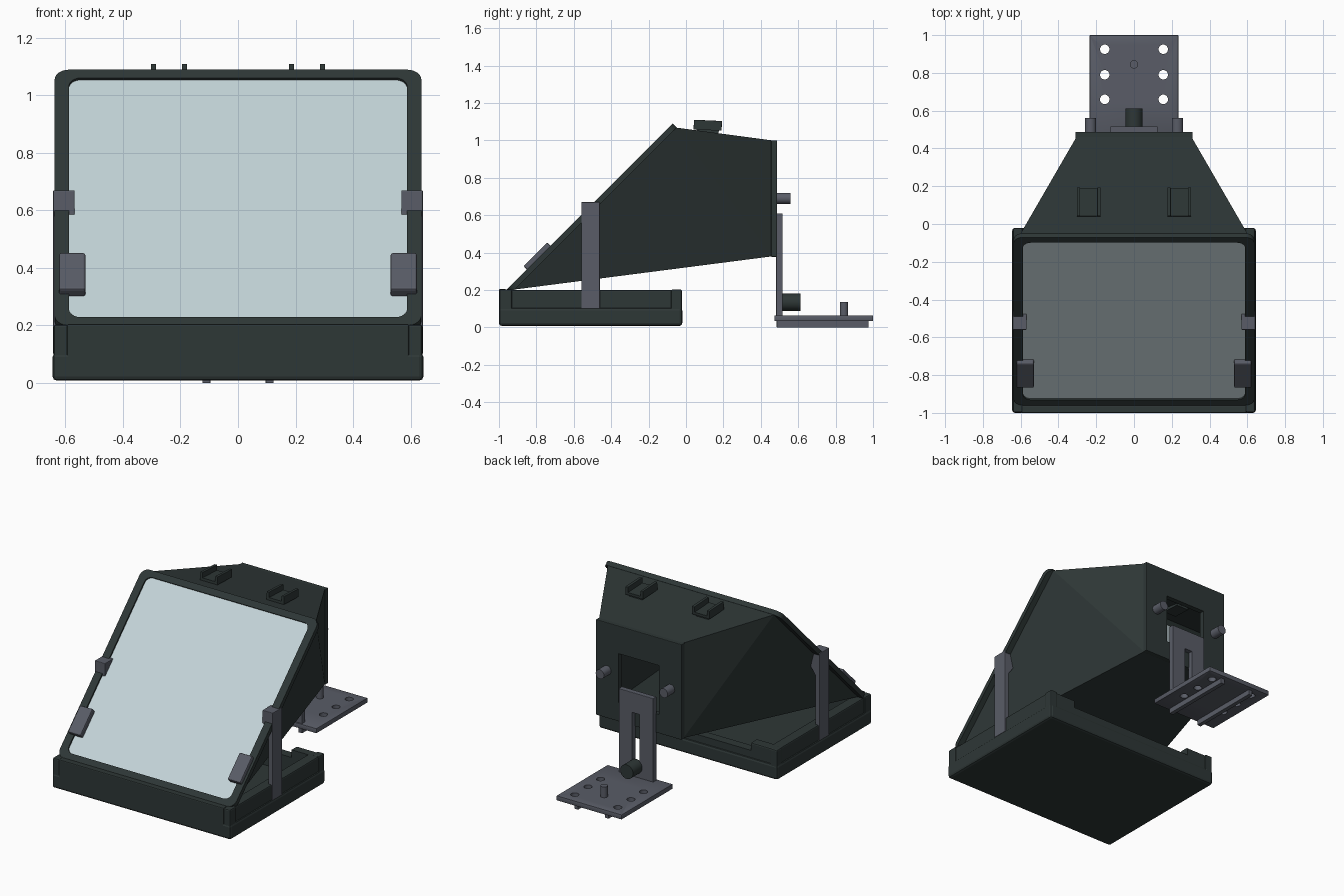
import bpy, bmesh, math
from mathutils import Matrix, Vector

cube = bpy.data.objects.get("Cube")
if cube:
    bpy.data.objects.remove(cube, do_unlink=True)


def material(name, rgb):
    m = bpy.data.materials.new(name)
    m.use_nodes = True
    m.diffuse_color = (*rgb, 1)
    m.node_tree.nodes["Principled BSDF"].inputs["Base Color"].default_value = (*rgb, 1)
    return m


BLACK = material("charcoal plastic", (0.027, 0.038, 0.037))
GREY = material("slate grey metal", (0.100, 0.108, 0.135))
GLASS = material("pale blue glass", (0.55, 0.66, 0.69))


def finish(name, bm, mat, bevel=0.0, segments=2):
    bmesh.ops.recalc_face_normals(bm, faces=bm.faces)
    me = bpy.data.meshes.new(name)
    bm.to_mesh(me)
    bm.free()
    ob = bpy.data.objects.new(name, me)
    bpy.context.collection.objects.link(ob)
    me.materials.append(mat)
    if bevel:
        mod = ob.modifiers.new("bevel", 'BEVEL')
        mod.width, mod.segments = bevel, segments
        apply(ob, mod)
    return ob


def activate(ob):
    bpy.ops.object.select_all(action='DESELECT')
    ob.select_set(True)
    bpy.context.view_layer.objects.active = ob


def apply(ob, mod):
    activate(ob)
    bpy.ops.object.modifier_apply(modifier=mod.name)


def smooth(ob):
    activate(ob)
    bpy.ops.object.shade_smooth_by_angle(angle=math.radians(35))
    return ob


def box(name, x, y, z, mat, bevel=0.0, matrix=None):
    """Box from three (low, high) ranges."""
    bm = bmesh.new()
    bmesh.ops.create_cube(bm, size=1)
    for v in bm.verts:
        v.co = Vector([r[0] + (c + 0.5) * (r[1] - r[0]) for c, r in zip(v.co, (x, y, z))])
    if matrix:
        bm.transform(matrix)
    return finish(name, bm, mat, bevel)


def cylinder(name, centre, radius, depth, mat, axis='Z', sides=24):
    bm = bmesh.new()
    bmesh.ops.create_cone(bm, cap_ends=True, segments=sides, radius1=radius,
                          radius2=radius, depth=depth)
    if axis == 'Y':
        bm.transform(Matrix.Rotation(math.pi / 2, 4, 'X'))
    bm.transform(Matrix.Translation(centre))
    return smooth(finish(name, bm, mat))


def prism(name, points, depth, mat, matrix, bevel=0.0):
    """Outline in the local xy plane, extruded down by depth."""
    bm = bmesh.new()
    face = bm.faces.new([bm.verts.new((px, py, 0)) for px, py in points])
    ext = bmesh.ops.extrude_face_region(bm, geom=[face])
    for v in ext["geom"]:
        if isinstance(v, bmesh.types.BMVert):
            v.co.z -= depth
    bm.transform(matrix)
    return finish(name, bm, mat, bevel)


def rounded_rect(hx, hy, r, steps=6):
    pts = []
    for q, (sx, sy) in enumerate(((1, 1), (-1, 1), (-1, -1), (1, -1))):
        for i in range(steps + 1):
            a = math.pi / 2 * (q + i / steps)
            pts.append((sx * (hx - r) + r * math.cos(a), sy * (hy - r) + r * math.sin(a)))
    return pts


def cut(ob, *cutters):
    for c in cutters:
        mod = ob.modifiers.new("cut", 'BOOLEAN')
        mod.operation, mod.solver, mod.object = 'DIFFERENCE', 'EXACT', c
        apply(ob, mod)
        bpy.data.objects.remove(c, do_unlink=True)


# Screen tray with a raised front lip, corner posts and a hollow for the display
tray = box("tray", (-0.645, 0.645), (-1, -0.02), (0.008, 0.105), BLACK, 0.015)
wall = box("tray_wall", (-0.635, 0.635), (-0.99, -0.03), (0.06, 0.2), BLACK, 0.008)
for part in (tray, wall):
    cut(part, box("recess", (-0.57, 0.57), (-0.93, -0.09), (0.05, 0.4), BLACK))
cut(wall, box("cable_notch", (-0.45, 0.45), (-0.1, 0.1), (0.15, 0.4), BLACK))
box("tray_front_lip", (-0.595, 0.595), (-1, -0.96), (0.07, 0.205), BLACK, 0.006)
for s in (-1, 1):
    for y in ((-0.997, -0.93), (-0.08, -0.022)):
        box("tray_corner_post", sorted((s * 0.59, s * 0.641)), y, (0.07, 0.203), BLACK, 0.008)

# Sloping frame and glass
slope = Matrix.Translation((0, -0.515, 0.645)) @ Matrix.Rotation(math.radians(45), 4, 'X')
frame = prism("glass_frame", rounded_rect(0.638, 0.629, 0.05), 0.03, BLACK, slope)
cut(frame, prism("opening", rounded_rect(0.588, 0.588, 0.04), 0.2, BLACK,
                 slope @ Matrix.Translation((0, 0, 0.1))))
smooth(frame)
prism("glass", rounded_rect(0.6, 0.6, 0.04), 0.008, GLASS,
      slope @ Matrix.Translation((0, 0, -0.01)))

# Hood: tapered tube from the frame to the back panel, creased along each side
bm = bmesh.new()
front = [bm.verts.new(p) for p in ((-0.6, -0.05, 1.068), (0.6, -0.05, 1.068),
                                   (0.6, -0.915, 0.203), (-0.6, -0.915, 0.203))]
back = [bm.verts.new(p) for p in ((-0.305, 0.46, 1.0), (0.305, 0.46, 1.0),
                                  (0.305, 0.46, 0.38), (-0.305, 0.46, 0.38))]
for i in (0, 2):
    bm.faces.new((front[i], front[i + 1], back[i + 1], back[i]))
for a, b in ((1, 2), (0, 3)):
    bm.faces.new((front[a], front[b], back[b]))
    bm.faces.new((front[a], back[b], back[a]))
hood = finish("hood", bm, BLACK)
shell = hood.modifiers.new("shell", 'SOLIDIFY')
shell.thickness, shell.offset = 0.012, -1
apply(hood, shell)

panel = box("hood_back_panel", (-0.31, 0.31), (0.455, 0.487), (0.377, 1.0), BLACK, 0.004)
cut(panel, box("lens_opening", (-0.145, 0.145), (0.3, 0.6), (0.5, 0.82), BLACK))

# Accessory shoes on top of the hood
tilt = math.atan2(-0.068, 0.51)
for s in (-1, 1):
    place = Matrix.Translation((s * 0.24, 0.115, 1.047)) @ Matrix.Rotation(tilt / 3, 4, 'X')
    box("shoe_foot", (-0.045, 0.045), (-0.06, 0.06), (-0.025, 0.012), BLACK, 0, place)
    box("shoe_base", (-0.063, 0.063), (-0.075, 0.075), (0.008, 0.025), BLACK, 0, place)
    for t in (-1, 1):
        box("shoe_rail", sorted((t * 0.045, t * 0.063)), (-0.075, 0.075),
            (0.02, 0.06), BLACK, 0.002, place)

# Side arms with hooks, and lower clips on the frame
upright = Matrix.Rotation(math.pi / 2, 4, 'X')
arm = ((0.568, 0.67), (0.643, 0.67), (0.643, 0.1), (0.61, 0.1), (0.61, 0.52), (0.568, 0.58))
for s in (-1, 1):
    prism("side_arm", [(s * px, pz) for px, pz in arm], 0.1, GREY,
          Matrix.Translation((0, -0.56, 0)) @ upright, 0.004)
    box("frame_clip", sorted((s * 0.53, s * 0.623)), (-0.475, -0.295), (-0.015, 0.026),
        GREY, 0.008, slope)

# Thumb screws on the back panel
for s in (-1, 1):
    cylinder("thumb_screw", (s * 0.23, 0.52, 0.69), 0.03, 0.08, GREY, 'Y')

# Slotted upright bracket with its locking knob
bracket = box("upright_bracket", (-0.125, 0.125), (0.482, 0.517), (0.05, 0.61), GREY, 0.003)
cut(bracket, box("slot", (-0.028, 0.028), (0.4, 0.6), (0.15, 0.48), GREY))
cylinder("locking_knob", (0, 0.562, 0.135), 0.046, 0.1, BLACK, 'Y')

# Camera plate with holes, stud and bottom rails
plate = box("camera_plate", (-0.235, 0.235), (0.473, 1.0), (0.034, 0.065), GREY, 0.003)
cut(plate, *[cylinder("hole", (s * 0.155, y, 0.05), 0.025, 0.2, GREY)
             for s in (-1, 1) for y in (0.66, 0.79, 0.925)])
smooth(plate)
cylinder("camera_stud", (0, 0.845, 0.095), 0.022, 0.08, GREY)
for s in (-1, 1):
    box("plate_rail", (s * 0.11 - 0.014, s * 0.11 + 0.014), (0.485, 0.975), (0, 0.036), GREY, 0.002)
